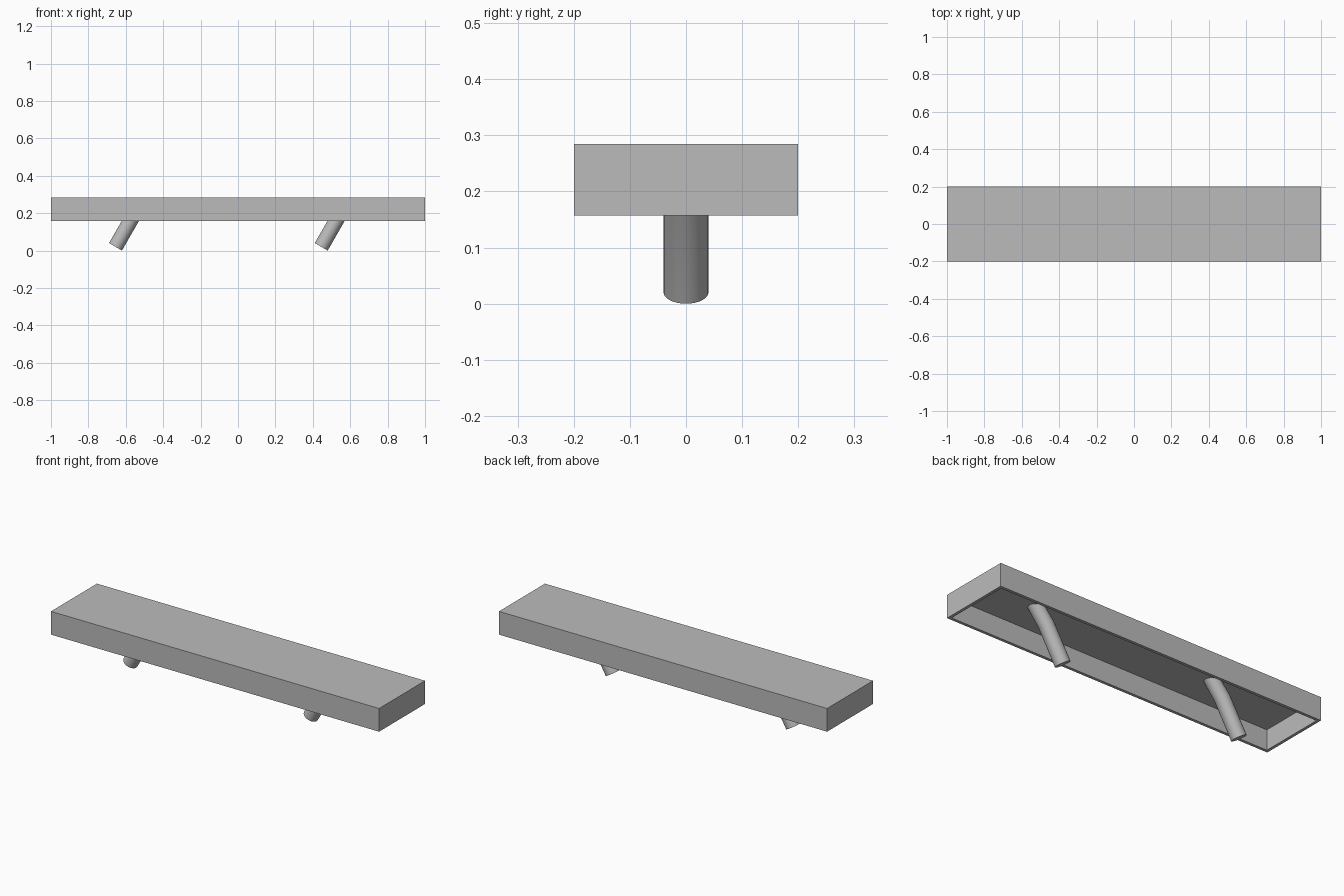
import bpy
import bmesh
import math
from mathutils import Matrix, Vector

if "Cube" in bpy.data.objects:
    bpy.data.objects.remove(bpy.data.objects["Cube"], do_unlink=True)

WALL = 0.016
BOTTOM, TOP = 0.157, 0.285

grey = bpy.data.materials.new("plain grey")
grey.use_nodes = True
grey.diffuse_color = (0.5, 0.5, 0.5, 1)
grey.node_tree.nodes["Principled BSDF"].inputs["Base Color"].default_value = (0.5, 0.5, 0.5, 1)


def finish(name, bm):
    bmesh.ops.recalc_face_normals(bm, faces=bm.faces)
    mesh = bpy.data.meshes.new(name)
    bm.to_mesh(mesh)
    bm.free()
    mesh.materials.append(grey)
    obj = bpy.data.objects.new(name, mesh)
    bpy.context.collection.objects.link(obj)
    return obj


# Shelf: a shallow box hollowed out from below
bm = bmesh.new()
bmesh.ops.create_cube(bm, size=1)
bmesh.ops.scale(bm, vec=(2, 0.4, TOP - BOTTOM), verts=bm.verts)
bmesh.ops.translate(bm, vec=(0, 0, (TOP + BOTTOM) / 2), verts=bm.verts)
bm.normal_update()
under = min(bm.faces, key=lambda f: f.calc_center_median().z)
bmesh.ops.inset_region(bm, faces=[under], thickness=WALL, use_even_offset=True)
cavity = bmesh.ops.extrude_face_region(bm, geom=[under])
bmesh.ops.translate(bm, vec=(0, 0, TOP - BOTTOM - WALL),
                    verts=[v for v in cavity["geom"] if isinstance(v, bmesh.types.BMVert)])
if under.is_valid:
    bmesh.ops.delete(bm, geom=[under], context="FACES_ONLY")
finish("shelf_box", bm)


def peg(name, x):
    """Slanted round peg, leaning a little further at its upper end."""
    bm = bmesh.new()
    stations = [(-0.105, 0.02, 30), (0, 0.203, 34), (0.058, 0.272, 39)]
    rings = []
    for dx, z, tilt in stations:
        place = Matrix.Translation(Vector((x + dx, 0, z))) @ Matrix.Rotation(math.radians(tilt), 4, "Y")
        if z > 0.25:
            # The upper end lies flat against the shelf
            place = Matrix.Translation(Vector((x + dx, 0, z))) @ Matrix.Scale(1.2, 4, (1, 0, 0))
        rings.append(bmesh.ops.create_circle(bm, segments=32, radius=0.04, matrix=place)["verts"])
    for low, high in zip(rings, rings[1:]):
        for i in range(len(low)):
            j = (i + 1) % len(low)
            bm.faces.new((low[i], low[j], high[j], high[i]))
    bm.faces.new(rings[0])
    bm.faces.new(rings[-1])
    obj = finish(name, bm)
    bpy.ops.object.select_all(action="DESELECT")
    obj.select_set(True)
    bpy.context.view_layer.objects.active = obj
    bpy.ops.object.shade_smooth_by_angle(angle=math.radians(35))


# Pegs
for side, x in (("right", -0.55), ("left", 0.55)):
    peg(side + "_peg", x)
